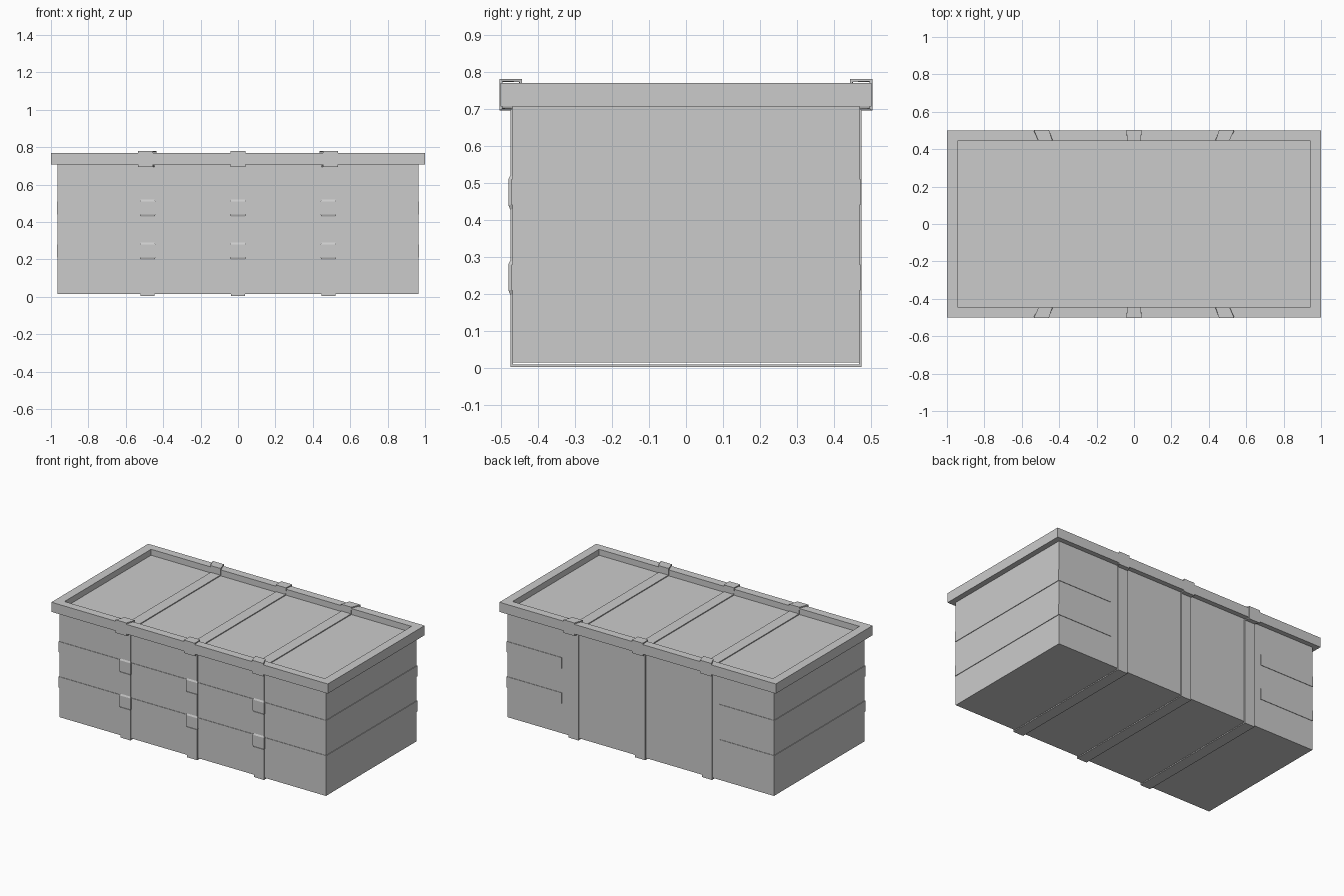
import bpy, bmesh

if "Cube" in bpy.data.objects:
    bpy.data.objects.remove(bpy.data.objects["Cube"])


def mesh_object(name, verts, faces):
    mesh = bpy.data.meshes.new(name)
    mesh.from_pydata(verts, [], faces)
    bm = bmesh.new()
    bm.from_mesh(mesh)
    bmesh.ops.recalc_face_normals(bm, faces=bm.faces)
    bm.to_mesh(mesh)
    bm.free()
    obj = bpy.data.objects.new(name, mesh)
    bpy.context.collection.objects.link(obj)
    return obj


def stacked_rings(name, rings):
    """Closed solid through rectangles given as (half_x, half_y, z)."""
    verts, faces = [], []
    for hx, hy, z in rings:
        verts += [(-hx, -hy, z), (hx, -hy, z), (hx, hy, z), (-hx, hy, z)]
    for r in range(len(rings) - 1):
        for i in range(4):
            j = (i + 1) % 4
            faces.append((r * 4 + i, r * 4 + j, r * 4 + 4 + j, r * 4 + 4 + i))
    n = len(verts)
    faces += [(3, 2, 1, 0), (n - 4, n - 3, n - 2, n - 1)]
    return mesh_object(name, verts, faces)


def block(name, x0, x1, y0, y1, z0, z1):
    obj = stacked_rings(name, [((x1 - x0) / 2, (y1 - y0) / 2, z) for z in (z0, z1)])
    obj.location = ((x0 + x1) / 2, (y0 + y1) / 2, 0)
    return obj


# Body
stacked_rings("crate_body", [(0.964, 0.468, 0.015), (0.964, 0.468, 0.72)])

# Shallow raised bands: front and ends, stopping short on the back
for z in (0.21, 0.44):
    block("front_band", -0.968, 0.968, -0.471, -0.4, z, z + 0.07)
    for s in (-1, 1):
        x0, x1 = sorted((s * 0.57, s * 0.968))
        block("end_band", x0, x1, -0.471, 0.471, z, z + 0.07)

# Lid with a raised rim around a recessed panel
stacked_rings("lid", [(1, 0.5, 0.706), (1, 0.5, 0.769),
                      (0.942, 0.447, 0.769), (0.942, 0.447, 0.73)])

# Straps: (y, z, sideways flare, half width) from bottom front to recess
front = [(-0.474, 0.003, 0.010, 0.037)]
for z in (0.21, 0.44):
    front += [(-0.474, z - 0.012, 0.010, 0.037), (-0.479, z, 0.010, 0.042),
              (-0.479, z + 0.07, 0.010, 0.042), (-0.474, z + 0.08, 0.010, 0.037)]
rim = [(0.474, 0.695, 0.010, 0.037), (0.503, 0.695, 0.022, 0.040),
       (0.503, 0.78, 0.022, 0.040), (0.443, 0.78, 0.0, 0.037),
       (0.443, 0.736, 0.0, 0.035)]
front += [(-y, z, f, w) for y, z, f, w in rim]
back = rim[::-1] + [(0.474, 0.003, 0.010, 0.037)]
path = front + back

for cx, side in ((-0.473, -1), (0, 0), (0.473, 1)):
    verts = []
    for y, z, flare, w in path:
        x = cx + side * flare
        verts += [(x - w, y, z), (x + w, y, z)]
    n = len(path)
    faces = [(2 * i, 2 * i + 1, 2 * ((i + 1) % n) + 1, 2 * ((i + 1) % n))
             for i in range(n)]
    strap = mesh_object("strap", verts, faces)
    mod = strap.modifiers.new("thickness", 'SOLIDIFY')
    mod.thickness = 0.01
    mod.offset = -1
